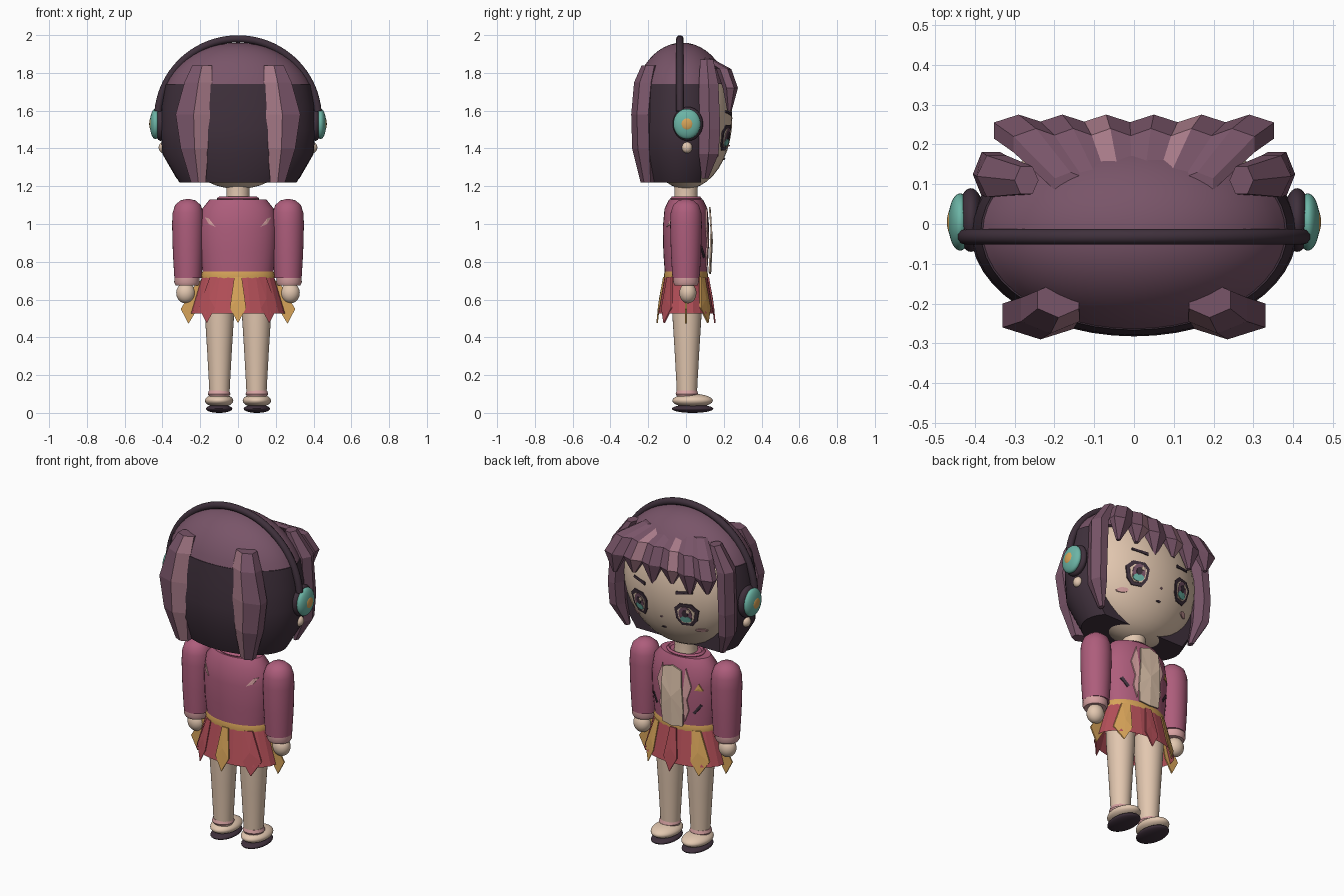
import bpy, bmesh
from math import sin, cos, pi, sqrt, radians

cube = bpy.data.objects.get("Cube")
if cube:
    bpy.data.objects.remove(cube)


def material(name, r, g, b):
    m = bpy.data.materials.new(name)
    m.use_nodes = True
    m.diffuse_color = (r, g, b, 1)
    m.node_tree.nodes["Principled BSDF"].inputs["Base Color"].default_value = (r, g, b, 1)
    return m


PLUM = material("plum hair", 0.19, 0.09, 0.14)
DARK = material("dark purple", 0.05, 0.03, 0.045)
MAUVE = material("mauve highlight", 0.38, 0.19, 0.24)
ROSE = material("rose jacket", 0.42, 0.11, 0.2)
PINK = material("light pink", 0.68, 0.36, 0.36)
SKIN = material("skin", 0.76, 0.57, 0.43)
RED = material("red skirt", 0.46, 0.08, 0.1)
GOLD = material("golden orange", 0.68, 0.37, 0.1)
TEAL = material("teal", 0.15, 0.46, 0.38)
smooth = []


def finish(name, bm, *mats, soft=True):
    bmesh.ops.recalc_face_normals(bm, faces=bm.faces)
    me = bpy.data.meshes.new(name)
    bm.to_mesh(me)
    bm.free()
    ob = bpy.data.objects.new(name, me)
    bpy.context.collection.objects.link(ob)
    for m in mats:
        me.materials.append(m)
    if soft:
        smooth.append(ob)
    return ob


def bridge(bm, rings, caps=True):
    """Skin a list of vertex rings; returns the side faces with their side number."""
    faces = []
    n = len(rings[0])
    for a, b in zip(rings, rings[1:]):
        for k in range(n):
            j = (k + 1) % n
            faces.append((k, bm.faces.new((a[k], a[j], b[j], b[k]))))
    if caps:
        bm.faces.new(rings[0])
        bm.faces.new(rings[-1])
    return faces


def lathe(name, profile, mat, ratio=1, x=0, y=0, n=32, cut=None, caps=True, soft=True):
    """Upright turned form with an oval section, optionally cut off in front."""
    bm = bmesh.new()
    rings = [[bm.verts.new((x + r * cos(2 * pi * k / n), y + ratio * r * sin(2 * pi * k / n), z))
              for k in range(n)] for r, z in profile]
    bridge(bm, rings, caps)
    if cut is not None:
        geom = bm.verts[:] + bm.edges[:] + bm.faces[:]
        res = bmesh.ops.bisect_plane(bm, geom=geom, plane_co=(0, cut, 0),
                                     plane_no=(0, 1, 0), clear_outer=True)
        edges = [e for e in res["geom_cut"] if isinstance(e, bmesh.types.BMEdge)]
        bmesh.ops.holes_fill(bm, edges=edges)
    return finish(name, bm, mat, soft=soft)


def ball(name, loc, size, mat):
    bm = bmesh.new()
    bmesh.ops.create_uvsphere(bm, u_segments=32, v_segments=20, radius=1)
    bmesh.ops.scale(bm, vec=size, verts=bm.verts)
    bmesh.ops.translate(bm, vec=loc, verts=bm.verts)
    return finish(name, bm, mat)


def lock(name, rows, s=1, shine=None, turn=0):
    """Faceted hair strand: rows of x, y, z, half width, half depth."""
    bm = bmesh.new()
    rings = []
    for x, y, z, w, d in rows:
        ring = []
        for k in range(6):
            a = radians(30 + 60 * k)
            u, v = w * cos(a), d * sin(a)
            px = x + u * cos(turn) - v * sin(turn)
            py = y + u * sin(turn) + v * cos(turn)
            ring.append(bm.verts.new((s * px, py, z)))
        rings.append(ring)
    for k, f in bridge(bm, rings):
        f.material_index = int(k == shine)
    return finish(name, bm, PLUM, MAUVE, soft=False)


def plate(name, pts, surf, lift, mat, side=1):
    """Thin patch laid on a curved surface; pts are x, z."""
    bm = bmesh.new()
    n = len(pts)
    cx, cz = sum(p[0] for p in pts) / n, sum(p[1] for p in pts) / n
    layers = []
    for off in (lift, lift - 0.008):
        ring = [bm.verts.new((x, side * (surf(x, z) + off), z)) for x, z in pts]
        mid = bm.verts.new((cx, side * (surf(cx, cz) + off), cz))
        for k in range(n):
            bm.faces.new((ring[k], ring[(k + 1) % n], mid))
        layers.append(ring)
    bridge(bm, layers, caps=False)
    return finish(name, bm, mat, soft=False)


def oval(cx, cz, w, h, n=12):
    return [(cx + w * cos(2 * pi * k / n), cz + h * sin(2 * pi * k / n)) for k in range(n)]


# Surfaces that carry plates
torso_profile = [(0.185, 0.72), (0.2, 0.85), (0.205, 0.98), (0.19, 1.08), (0.15, 1.13)]


def face_y(x, z):
    return 0.245 * sqrt(max(0, 1 - (x / 0.37) ** 2 - ((z - 1.56) / 0.375) ** 2))


def torso_y(x, z):
    for (r0, z0), (r1, z1) in zip(torso_profile, torso_profile[1:]):
        if z0 <= z <= z1:
            r = r0 + (r1 - r0) * (z - z0) / (z1 - z0)
            return 0.6 * sqrt(max(0, r * r - x * x))
    return 0.1


def skirt_y(x, z):
    r = 0.25 - 0.3 * (max(z, 0.525) - 0.525)
    return 0.6 * sqrt(max(0, r * r - x * x))


# Head, hair cap and rear hair shell
ball("head", (0, 0, 1.56), (0.37, 0.245, 0.375), SKIN)
dome = [(0.405 * sqrt(1 - ((0.12 + 0.22 * sin(t)) / 0.34) ** 2) + 0.001, 1.74 + 0.22 * sin(t))
        for t in [pi / 2 * k / 10 for k in range(11)]]
lathe("hair_cap", dome, PLUM, 0.64, y=-0.02, n=48)
lathe("hair_back", [(0.31, 1.22), (0.4, 1.37), (0.41, 1.5), (0.405, 1.62), (0.385, 1.74)],
      DARK, 0.64, y=-0.02, n=48, cut=0.08)

# Fringe
for i, x in enumerate((-0.29, -0.18, -0.07, 0.05, 0.17, 0.29)):
    tip = 1.6 if i % 2 else 1.63
    lock(f"fringe_{i}", [(x * 0.55, 0.1, 1.88, 0.045, 0.03), (x * 0.85, 0.2, 1.82, 0.065, 0.04),
                         (x, 0.235, 1.72, 0.072, 0.04), (x * 1.04, 0.23, tip, 0.012, 0.012)],
         shine=1 if i in (2, 4) else None)

for s, tag in ((1, "left"), (-1, "right")):
    # Strands beside the face and at the back
    lock(tag + "_side_strand", [(0.27, 0.11, 1.87, 0.04, 0.03), (0.345, 0.12, 1.74, 0.06, 0.05),
                                (0.36, 0.125, 1.5, 0.065, 0.045), (0.355, 0.12, 1.37, 0.06, 0.045),
                                (0.31, 0.1, 1.24, 0.02, 0.015)], s, turn=pi / 2)
    lock(tag + "_back_strand", [(0.19, -0.19, 1.84, 0.06, 0.045), (0.21, -0.215, 1.75, 0.085, 0.06),
                                (0.235, -0.23, 1.58, 0.11, 0.06), (0.23, -0.225, 1.4, 0.085, 0.06),
                                (0.21, -0.205, 1.22, 0.045, 0.035)], s, shine=3)

    # Headphone cup and earlobe
    ball(tag + "_ear_pad", (s * 0.41, 0.01, 1.53), (0.035, 0.08, 0.09), DARK)
    ball(tag + "_ear_shell", (s * 0.437, 0.005, 1.53), (0.03, 0.072, 0.08), TEAL)
    ball(tag + "_ear_button", (s * 0.456, 0.005, 1.53), (0.014, 0.036, 0.038), GOLD)
    ball(tag + "_earlobe", (s * 0.395, 0.005, 1.405), (0.025, 0.028, 0.03), SKIN)

    # Eye, brow and blush
    ex = s * 0.15
    rim = [(ex + s * dx, 1.46 + dz) for dx, dz in
           ((-0.06, 0.035), (-0.03, 0.065), (0.035, 0.065), (0.07, 0.03),
            (0.055, -0.035), (0.025, -0.07), (-0.03, -0.07), (-0.055, -0.03))]
    plate(tag + "_eye_rim", rim, face_y, 0.005, DARK)
    plate(tag + "_eye_white", [(ex + (x - ex) * 0.72, 1.458 + (z - 1.46) * 0.72) for x, z in rim],
          face_y, 0.007, SKIN)
    plate(tag + "_iris", oval(ex, 1.46, 0.036, 0.05), face_y, 0.009, PLUM)
    plate(tag + "_iris_glow", oval(ex, 1.432, 0.03, 0.02), face_y, 0.011, TEAL)
    plate(tag + "_pupil", oval(ex, 1.468, 0.016, 0.022), face_y, 0.012, DARK)
    plate(tag + "_eye_glint", oval(ex - 0.018, 1.485, 0.01, 0.012, 6), face_y, 0.014, SKIN)
    plate(tag + "_brow", [(s * 0.1, 1.575), (s * 0.19, 1.59), (s * 0.19, 1.602), (s * 0.1, 1.592)],
          face_y, 0.006, DARK)
    plate(tag + "_blush", oval(s * 0.21, 1.36, 0.028, 0.012), face_y, 0.005, PINK)

    # Arm
    lathe(tag + "_sleeve", [(0.072, 0.715), (0.08, 0.85), (0.084, 1.0), (0.081, 1.06), (0.068, 1.1),
                            (0.04, 1.125), (0.005, 1.133)], ROSE, x=s * 0.265)
    lathe(tag + "_cuff", [(0.06, 0.675), (0.068, 0.69), (0.066, 0.72)], PINK, x=s * 0.27)
    ball(tag + "_hand", (s * 0.277, 0.01, 0.635), (0.05, 0.045, 0.055), SKIN)

    # Leg and shoe
    lathe(tag + "_leg", [(0.052, 0.08), (0.057, 0.18), (0.066, 0.34), (0.078, 0.53), (0.08, 0.62)],
          SKIN, x=s * 0.098, y=0.005)
    lathe(tag + "_sock", [(0.054, 0.09), (0.06, 0.1), (0.054, 0.118)], PINK, x=s * 0.1, y=0.005)
    ball(tag + "_shoe", (s * 0.1, 0.035, 0.065), (0.075, 0.107, 0.036), SKIN)
    ball(tag + "_sole", (s * 0.1, 0.035, 0.022), (0.07, 0.11, 0.022), DARK)

    # Jacket trim in front and behind
    plate(tag + "_lapel", [(s * 0.07, 0.77), (s * 0.095, 0.84), (s * 0.085, 0.9), (s * 0.11, 0.98),
                           (s * 0.075, 1.08), (s * 0.06, 0.92)], torso_y, 0.007, PINK)
    plate(tag + "_back_dash", [(s * 0.175, 1.035), (s * 0.155, 1.03), (s * 0.12, 0.985),
                               (s * 0.155, 1.0)], torso_y, 0.005, PINK, -1)
    plate(tag + "_front_dash", [(s * 0.115, 0.83), (s * 0.125, 0.82), (s * 0.16, 0.87),
                                (s * 0.15, 0.88)], torso_y, 0.006, DARK)

    # Pointed hip panel
    plate(tag + "_hip_panel", [(s * 0.18, 0.71), (s * 0.215, 0.55), (s * 0.262, 0.472),
                               (s * 0.303, 0.55), (s * 0.22, 0.69)], lambda x, z: 0, 0.004, GOLD)

# Nose and mouth
plate("nose", oval(0, 1.415, 0.007, 0.005, 6), face_y, 0.006, MAUVE)
plate("mouth", oval(0, 1.345, 0.014, 0.005, 8), face_y, 0.006, DARK)

# Headband
curve = bpy.data.curves.new("headband", "CURVE")
curve.dimensions = "3D"
curve.bevel_depth = 0.02
curve.bevel_resolution = 3
curve.use_fill_caps = True
arc = [radians(5 + 170 * k / 40) for k in range(41)]
spline = curve.splines.new("POLY")
spline.points.add(len(arc) - 1)
for p, a in zip(spline.points, arc):
    p.co = (0.425 * cos(a), -0.032, 1.56 + 0.42 * sin(a), 1)
curve.materials.append(DARK)
band = bpy.data.objects.new("headband", curve)
bpy.context.collection.objects.link(band)

# Neck, torso and shirt
lathe("neck", [(0.068, 1.1), (0.06, 1.16), (0.066, 1.25)], SKIN)
lathe("torso", torso_profile, ROSE, 0.6)
lathe("collar", [(0.105, 1.12), (0.112, 1.135), (0.1, 1.145), (0.09, 1.135)], ROSE, 0.75)
plate("shirt", [(-0.065, 0.745), (0, 0.735), (0.065, 0.745), (0.072, 0.84), (0.065, 0.98),
                (0.06, 1.07), (0, 1.09), (-0.06, 1.07), (-0.065, 0.98), (-0.072, 0.84)],
      lambda x, z: torso_y(x, z) + 0.017, 0.004, SKIN)
plate("jacket_badge", [(-0.165, 0.96), (-0.125, 0.96), (-0.145, 1.0)], torso_y, 0.006, GOLD)

# Skirt with waistband and pointed panels
lathe("waistband", [(0.191, 0.705), (0.195, 0.73), (0.188, 0.75)], GOLD, 0.6)
lathe("skirt", [(0.25, 0.525), (0.19, 0.725)], RED, 0.6, n=24, caps=False, soft=False)
for side, tag in ((1, "front"), (-1, "back")):
    for i, x in enumerate((-0.165, 0, 0.165)):
        gold = (i == 1) == (side == -1)
        kite = [(x * 0.78 - 0.02, 0.72), (x - 0.043, 0.555), (x, 0.475),
                (x + 0.043, 0.555), (x * 0.78 + 0.02, 0.72)]
        plate(f"{tag}_panel_{i}", kite, skirt_y, 0.007, GOLD if gold else RED, side)

# Shading
bpy.ops.object.select_all(action="DESELECT")
for ob in smooth:
    ob.select_set(True)
bpy.context.view_layer.objects.active = smooth[0]
bpy.ops.object.shade_smooth_by_angle(angle=radians(40))
